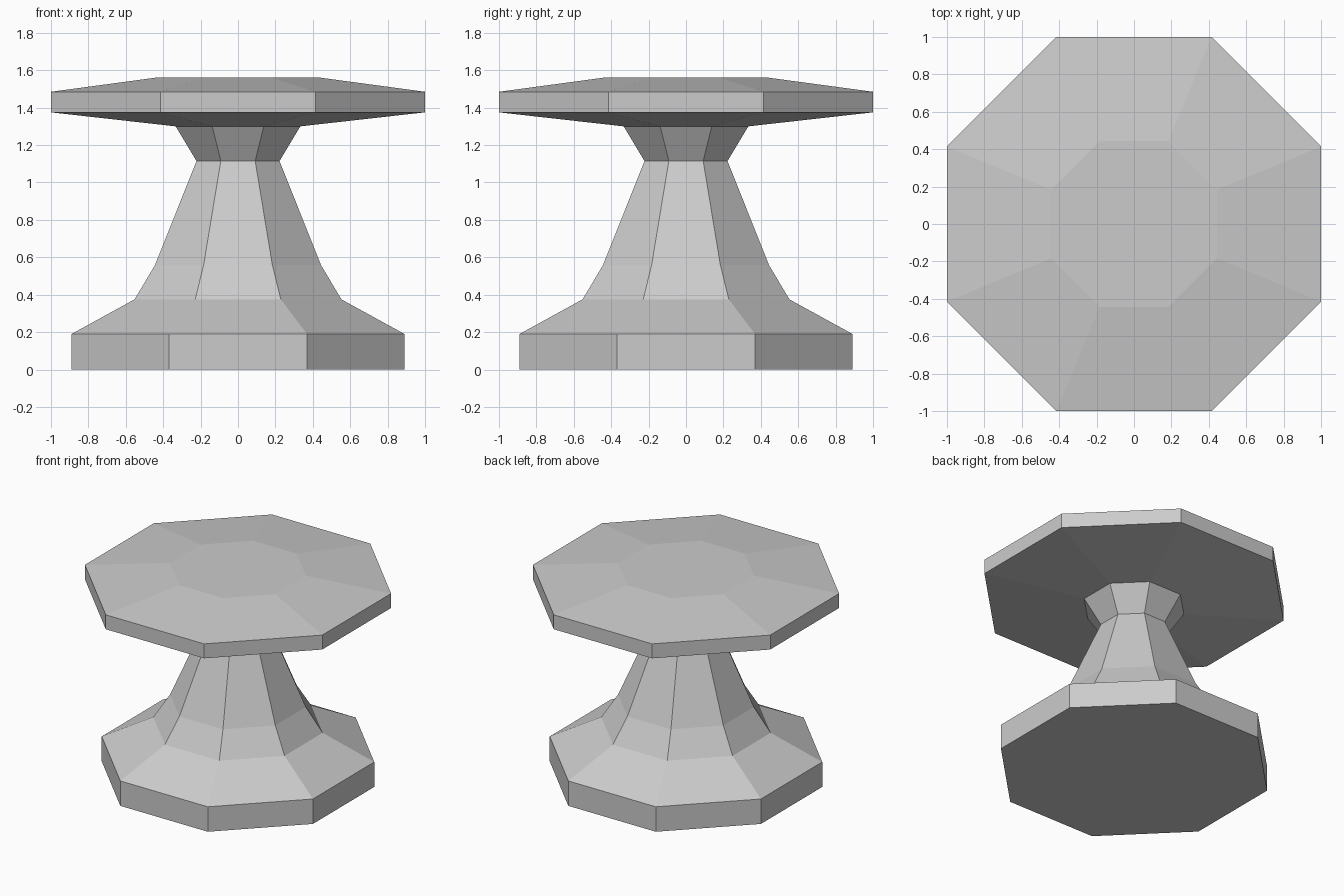
import bpy, bmesh
from math import pi, cos, sin

if "Cube" in bpy.data.objects:
    bpy.data.objects.remove(bpy.data.objects["Cube"])

SIDES = 8

# Profile from floor to top: (distance from axis to flat side, height)
profile = [
    (0.89, 0.0), (0.89, 0.19),                  # plinth
    (0.553, 0.375), (0.443, 0.56),              # flared foot
    (0.222, 1.115), (0.333, 1.30),              # column and collar
    (1.0, 1.375), (1.0, 1.485), (0.443, 1.56),  # table top
]


def octagonal_turning(name, points):
    bm = bmesh.new()
    rings = []
    for apothem, z in points:
        r = apothem / cos(pi / SIDES)
        angles = [(i + 0.5) * 2 * pi / SIDES for i in range(SIDES)]
        rings.append([bm.verts.new((r * cos(a), r * sin(a), z)) for a in angles])
    for low, high in zip(rings, rings[1:]):
        for i in range(SIDES):
            j = (i + 1) % SIDES
            bm.faces.new((low[i], low[j], high[j], high[i]))
    bm.faces.new(rings[0][::-1])
    bm.faces.new(rings[-1])
    mesh = bpy.data.meshes.new(name)
    bm.to_mesh(mesh)
    bm.free()
    obj = bpy.data.objects.new(name, mesh)
    bpy.context.collection.objects.link(obj)
    return obj


# One continuous flat-shaded pedestal table
octagonal_turning("pedestal_table", profile)
